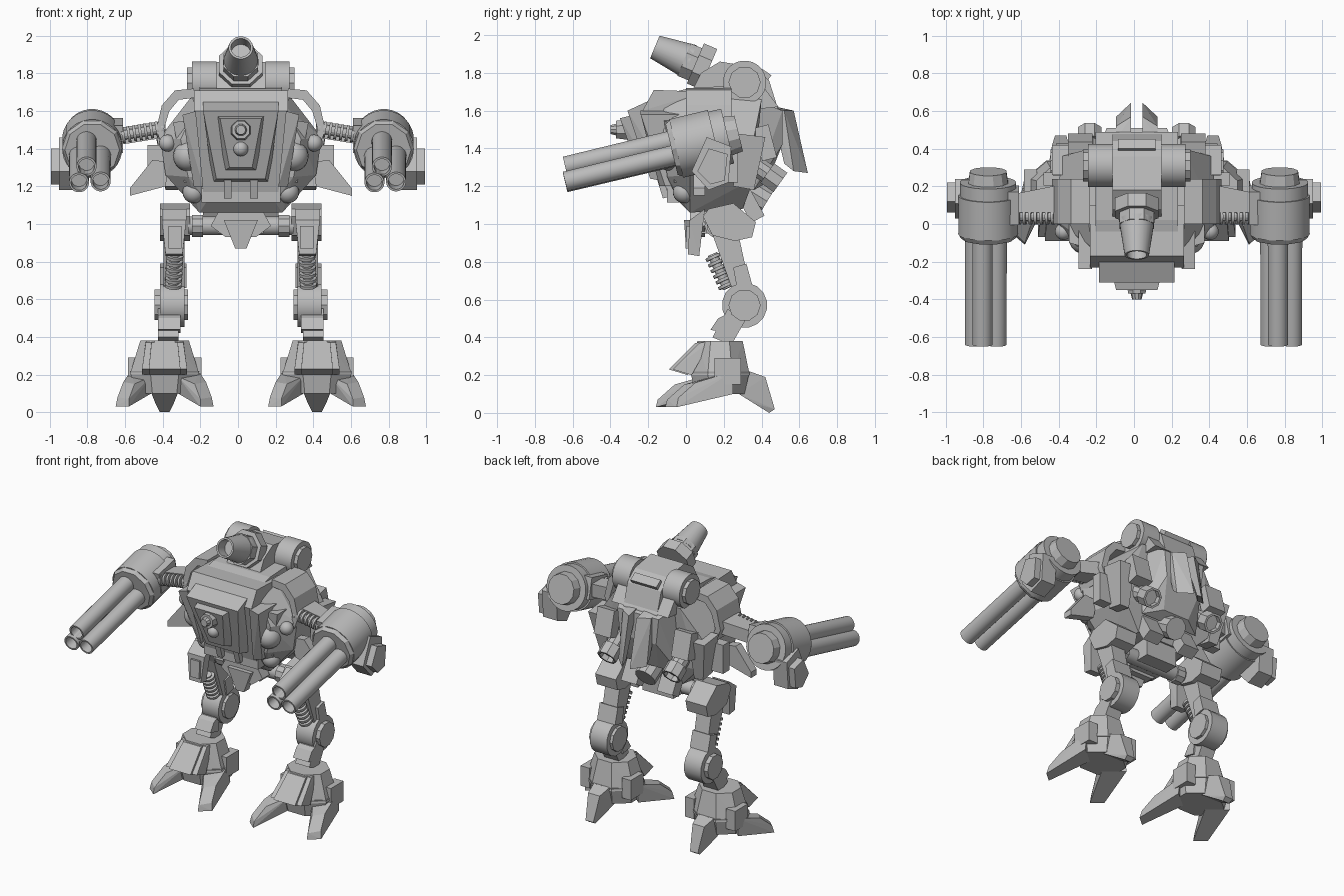
import bpy, bmesh, math
from mathutils import Vector, Matrix

old = bpy.data.objects.get("Cube")
if old:
    bpy.data.objects.remove(old)
grey = bpy.data.materials.new("plain grey")
grey.use_nodes = True
grey.diffuse_color = (.5, .5, .5, 1)
grey.node_tree.nodes["Principled BSDF"].inputs["Base Color"].default_value = grey.diffuse_color
MIDLINE = .015

def make_object(name, bm, smooth, shift):
    bmesh.ops.recalc_face_normals(bm, faces=bm.faces)
    bmesh.ops.translate(bm, vec=(shift, 0, 0), verts=bm.verts)
    mesh = bpy.data.meshes.new(name)
    bm.to_mesh(mesh)
    mesh.materials.append(grey)
    obj = bpy.data.objects.new(name, mesh)
    bpy.context.collection.objects.link(obj)
    if smooth:
        bpy.ops.object.select_all(action="DESELECT")
        obj.select_set(True)
        bpy.context.view_layer.objects.active = obj
        bpy.ops.object.shade_smooth_by_angle(angle=math.radians(35))

def finish(name, bm, pair=False, smooth=False, shift=MIDLINE):
    """Link the part, or a left and right copy of it."""
    if pair:
        other = bm.copy()
        bmesh.ops.scale(other, vec=(-1, 1, 1), verts=other.verts)
        make_object("right_" + name, other, smooth, shift)
        other.free()
    make_object("left_" + name if pair else name, bm, smooth, shift)
    bm.free()

def hull(name, points, **options):
    bm = bmesh.new()
    for point in points:
        bm.verts.new(point)
    result = bmesh.ops.convex_hull(bm, input=bm.verts)
    loose = {v for v in result["geom_interior"] if isinstance(v, bmesh.types.BMVert)}
    bmesh.ops.delete(bm, geom=list(loose), context="VERTS")
    bmesh.ops.dissolve_limit(bm, angle_limit=.02, verts=bm.verts, edges=bm.edges)
    finish(name, bm, **options)

def side_prism(name, profile, inner, outer, **options):
    """Convex (y, z) profile carried across x."""
    hull(name, [(x, y, z) for x in (inner, outer) for y, z in profile], **options)

def symmetric(name, points, **options):
    hull(name, [(s * x, y, z) for s in (-1, 1) for x, y, z in points], **options)

def front_plate(name, outline, front, back, **options):
    """Convex (x, z) outline carried along y."""
    hull(name, [(x, y, z) for y in (front, back) for x, z in outline], **options)

def box(name, centre, size, tilt=0, **options):
    bm = bmesh.new()
    matrix = Matrix.Translation(centre) @ Matrix.Rotation(tilt, 4, "X") @ Matrix.Diagonal((*size, 1))
    bmesh.ops.create_cube(bm, size=1, matrix=matrix)
    finish(name, bm, **options)

def tube(name, start, end, radius, end_radius=None, sides=24, bore=0, **options):
    bm = bmesh.new()
    start, end = Vector(start), Vector(end)
    axis = end - start
    turn = axis.to_track_quat("Z", "Y").to_matrix().to_4x4() @ Matrix.Rotation(math.pi / sides, 4, "Z")
    bmesh.ops.create_cone(bm, cap_ends=True, segments=sides, radius1=radius, radius2=end_radius or radius,
                          depth=axis.length, matrix=Matrix.Translation((start + end) / 2) @ turn)
    if bore:
        bm.normal_update()
        cap = max(bm.faces, key=lambda f: f.calc_center_median().dot(axis))
        bmesh.ops.inset_individual(bm, faces=[cap], thickness=bore)
        bmesh.ops.inset_individual(bm, faces=[cap], thickness=.001, depth=-.08)
    finish(name, bm, smooth=sides > 12, **options)

def ball(name, centre, radius, **options):
    bm = bmesh.new()
    bmesh.ops.create_uvsphere(bm, u_segments=20, v_segments=12, radius=radius, matrix=Matrix.Translation(centre))
    finish(name, bm, smooth=True, **options)

def rings(name, start, end, radius, count, **options):
    """Row of thin discs around a rod."""
    start, end = Vector(start), Vector(end)
    tube(name + "_rod", start, end, radius * .6, sides=12, **options)
    for i in range(count):
        middle = start.lerp(end, (i + .5) / count)
        half = (end - start) / count / 4
        tube(f"{name}_ring_{i}", middle - half, middle + half, radius, sides=16, **options)

# Torso core and flanks
symmetric("torso_core", [
    (.24, -.12, 1.62), (.32, -.12, 1.45), (.28, -.1, 1.25), (.18, -.04, 1.12),
    (.26, .04, 1.68), (.43, .02, 1.46), (.4, .02, 1.26), (.22, .02, 1.06),
    (.25, .4, 1.66), (.4, .36, 1.46), (.36, .36, 1.24), (.2, .3, 1.08)])
symmetric("back_block", [(.22, .36, 1.66), (.16, .51, 1.6), (.14, .51, 1.42), (.22, .36, 1.18), (.1, .43, 1.22)])
hull("flank_pod", [(x, y, z) for y, z in ((.26, 1.48), (.42, 1.46), (.25, 1.2), (.36, 1.18))
                   for x in (.33, .45 if z > 1.4 else .4)], pair=True)
box("flank_rib", (.45, .24, 1.32), (.09, .07, .2), pair=True)
box("rear_vent", (.3, .42, 1.43), (.13, .08, .18), tilt=.25, pair=True)
front_plate("side_wing", [(.38, 1.33), (.47, 1.34), (.59, 1.19), (.59, 1.15), (.4, 1.2)], .04, .1, pair=True)

# Cockpit: stacked tapering armour layers
symmetric("cockpit_shell", [(.25, .1, 1.7), (.25, -.17, 1.71), (.25, -.23, 1.6), (.2, -.1, 1.17), (.2, .1, 1.12)])
symmetric("cockpit_face", [(.2, -.18, 1.66), (.2, -.31, 1.6), (.13, -.19, 1.24), (.15, -.08, 1.22)])
symmetric("cockpit_centre_plate", [(.13, -.27, 1.58), (.11, -.35, 1.56), (.06, -.26, 1.3), (.09, -.18, 1.28)])
hull("cockpit_side_fin", [(.24, -.24, 1.6), (.31, -.24, 1.58), (.31, .02, 1.58), (.24, .02, 1.6),
                          (.2, -.14, 1.2), (.25, -.11, 1.2), (.25, .02, 1.2)], pair=True)
hull("cockpit_outer_fin", [(.29, -.12, 1.55), (.36, -.1, 1.54), (.36, .04, 1.54),
                           (.24, -.08, 1.22), (.3, -.06, 1.22), (.3, .04, 1.22)], pair=True)
box("chin_block", (0, 0, 1.17), (.42, .2, .11))
box("chin_bar", (.07, -.12, 1.23), (.04, .06, .18), tilt=.3, pair=True)
tube("nose_socket", (0, -.3, 1.5), (0, -.37, 1.5), .06, .05, sides=8)
tube("nose_lens", (0, -.36, 1.5), (0, -.4, 1.5), .035, .025, sides=10)
ball("lower_lens", (0, -.29, 1.4), .04)
ball("upper_lamp", (.39, -.04, 1.43), .045, pair=True)
ball("middle_lamp", (.28, -.08, 1.36), .08, pair=True)
ball("lower_lamp", (.25, -.01, 1.17), .06, pair=True)

# Shoulder arches
outer_arch = [(.25, 1.72), (.35, 1.71), (.42, 1.63), (.45, 1.5), (.42, 1.42)]
inner_arch = [(.25, 1.67), (.33, 1.66), (.38, 1.6), (.41, 1.5), (.38, 1.42)]
bm = bmesh.new()
loops = [[bm.verts.new((x, y, z)) for x, z in outer_arch + inner_arch[::-1]] for y in (0, .24)]
for loop in loops:
    for i in range(len(outer_arch) - 1):
        bm.faces.new((loop[i], loop[i + 1], loop[-i - 2], loop[-i - 1]))
for i in range(len(loops[0])):
    bm.faces.new((loops[0][i - 1], loops[0][i], loops[1][i], loops[1][i - 1]))
finish("shoulder_arch", bm, pair=True)

# Roof turret, drums and cannon
side_prism("turret_block", [(.02, 1.68), (.08, 1.8), (.18, 1.86), (.36, 1.83), (.44, 1.76), (.49, 1.6)], -.13, .13)
box("turret_hatch", (0, .41, 1.78), (.2, .06, .06), tilt=-.6)
side_prism("roof_wedge", [(-.14, 1.68), (.02, 1.72), (.4, 1.74), (.49, 1.62), (.3, 1.6)], -.22, .22)
tube("roof_drum", (.13, .31, 1.75), (.26, .31, 1.75), .115, pair=True)
tube("roof_drum_cap", (.25, .31, 1.75), (.285, .31, 1.75), .085, sides=10, pair=True)
tube("cannon_collar", (0, .12, 1.82), (0, .05, 1.85), .125, sides=8)
tube("cannon_neck", (0, .05, 1.845), (0, -.01, 1.87), .1, sides=8)
tube("cannon_barrel", (0, .02, 1.86), (0, -.165, 1.937), .095, .065, bore=.012)

# Rear fins, exhausts and back port
hull("rear_fin", [(.03, .48, 1.62), (.11, .45, 1.62), (.03, .57, 1.6), (.11, .52, 1.6),
                  (.03, .645, 1.27), (.11, .57, 1.28), (.03, .6, 1.3), (.1, .52, 1.32)], pair=True)
tube("exhaust_pipe", (.25, .34, 1.33), (.25, .47, 1.24), .055, sides=10, pair=True)
tube("exhaust_rim", (.25, .43, 1.27), (.25, .5, 1.22), .068, sides=8, bore=.015, pair=True)
tube("back_port", (0, .3, 1.2), (0, .43, 1.12), .075, sides=10)
box("rear_skirt", (.14, .34, 1.1), (.12, .08, .17), tilt=.5, pair=True)

# Pelvis
tube("hip_axle", (-.28, .16, .99), (.28, .16, .99), .05)
tube("hip_axle_collar", (.2, .16, .99), (.26, .16, .99), .062, sides=10, pair=True)
box("pelvis_block", (0, .17, 1.03), (.24, .24, .16))
symmetric("crotch_plate", [(x, y, z) for y in (.02, .1) for x, z in ((.1, 1.1), (.16, .99), (.08, .93))])
symmetric("crotch_spike", [(.09, -.01, 1.02), (.09, .05, 1.02), (.03, 0, .87), (.03, .06, .87)])

# Arms and guns
hull("arm_strut", [(x, y, z + h) for x, z, back in ((.4, 1.46, .21), (.65, 1.42, .16))
                   for y in (.06, back) for h in (0, .09)], pair=True)
rings("arm_spring", (.4, .04, 1.51), (.64, .04, 1.47), .043, 8, pair=True)
gun_axis = Vector((0, -1, -.24)).normalized()
gun = dict(pair=True, shift=0)

def gun_tube(name, start, end, *radii, **options):
    """Tube between two distances along the gun axis."""
    rear = Vector((.775, .24, 1.47))
    tube(name, rear + gun_axis * start, rear + gun_axis * end, *radii, **options, **gun)

gun_tube("gun_drum", .02, .25, .15, sides=28)
gun_tube("gun_front_ring", .09, .3, .16, sides=28)
gun_tube("gun_front_bevel", .3, .325, .16, .145, sides=10)
gun_tube("gun_rear_cap", .03, -.04, .11, .1, sides=12)
box("gun_mount", (.64, .1, 1.47), (.06, .18, .15), tilt=.23, **gun)
side_prism("gun_side_box", [(.03, 1.28), (.11, 1.46), (.24, 1.41), (.225, 1.22), (.12, 1.18)], .84, .95, **gun)
side_prism("gun_side_cover", [(.06, 1.28), (.12, 1.4), (.22, 1.37), (.205, 1.23), (.13, 1.21)], .94, .995, **gun)
for side, label in ((-1, "right"), (1, "left")):
    for place, across, height in (("top", -.02, 1.305), ("low", -.06, 1.22), ("side", .055, 1.225)):
        tip = Vector((side * .785 + across, -.64, height))
        tube(f"{label}_gun_{place}_barrel", tip - gun_axis * .65, tip, .055, .053, bore=.011, shift=0)

# Legs
side_prism("hip_block", [(.09, 1.04), (.12, 1.08), (.25, 1.11), (.37, 1.01), (.35, .93), (.26, .91), (.14, .94)],
           .27, .43, pair=True)
hull("hip_guard", [(.355 + s * w, y, z) for s in (-1, 1) for w, y, z in (
    (.065, .02, 1.02), (.065, .1, 1.08), (.045, .01, .84), (.045, .07, .83))], pair=True)
box("hip_guard_panel", (.35, .015, .93), (.07, .03, .12), tilt=-.05, pair=True)
side_prism("thigh", [(.12, 1), (.27, .98), (.34, .66), (.25, .64)], .3, .41, pair=True)
side_prism("thigh_guard", [(.25, .77), (.32, .79), (.35, .68), (.27, .66)], .29, .43, pair=True)
rings("thigh_spring", (.35, .14, .84), (.36, .22, .66), .045, 6, pair=True)
tube("knee_drum", (.3, .31, .57), (.43, .31, .57), .12, sides=16, pair=True)
tube("knee_cap", (.28, .31, .57), (.46, .31, .57), .085, sides=10, pair=True)
side_prism("shin", [(.22, .55), (.32, .5), (.24, .36), (.14, .4)], .33, .44, pair=True)
side_prism("shin_guard", [(.17, .5), (.23, .53), (.22, .42), (.13, .44)], .32, .44, pair=True)

# Feet: ankle armour, two splayed front toes and a heel claw
FOOT = Vector((.405, .18, 0))

def foot_part(name, points):
    hull(name, [FOOT + Vector(p) for p in points], pair=True)

def foot_ring(name, *levels):
    """Tapered octagonal block around the foot centre."""
    angles = [math.pi * (i + .5) / 4 for i in range(8)]
    foot_part(name, [(math.cos(a) * w, math.sin(a) * d, z) for w, d, z in levels for a in angles])

foot_ring("foot_base", (.17, .14, .1), (.2, .17, .22))
foot_ring("ankle_armour", (.2, .17, .2), (.14, .13, .38))
guard = [(s * x, y, z) for s in (-1, 1) for x, y, z in (
    (.1, -.11, .37), (.1, -.05, .38), (.12, -.25, .23), (.12, -.15, .2))]
foot_part("foot_front_plate", guard)
foot_part("foot_front_panel", [(x * .7, y - .02, z) for x, y, z in guard])
for s, label, back in ((-1, "inner", 0), (1, "outer", .05)):
    foot_part(label + "_toe", [(s * x, y + back, z) for x, y, z in (
        (.07, -.1, .19), (.18, .02, .22), (.07, -.08, .1), (.19, .02, .1), (.16, -.24, .15),
        (.22, -.18, .16), (.19, -.34, .03), (.26, -.28, .03), (.19, -.33, .07), (.25, -.27, .08))])
    box(label + "_foot_side", FOOT + Vector((s * .16, .04, .22)), (.07, .14, .14), pair=True)
foot_part("heel_claw", [(s * x, y, z) for s in (-1, 1) for x, y, z in (
    (.07, .1, .24), (.07, .1, .1), (.045, .24, .19), (.03, .29, .02), (.025, .26, 0), (.05, .18, .05))])
